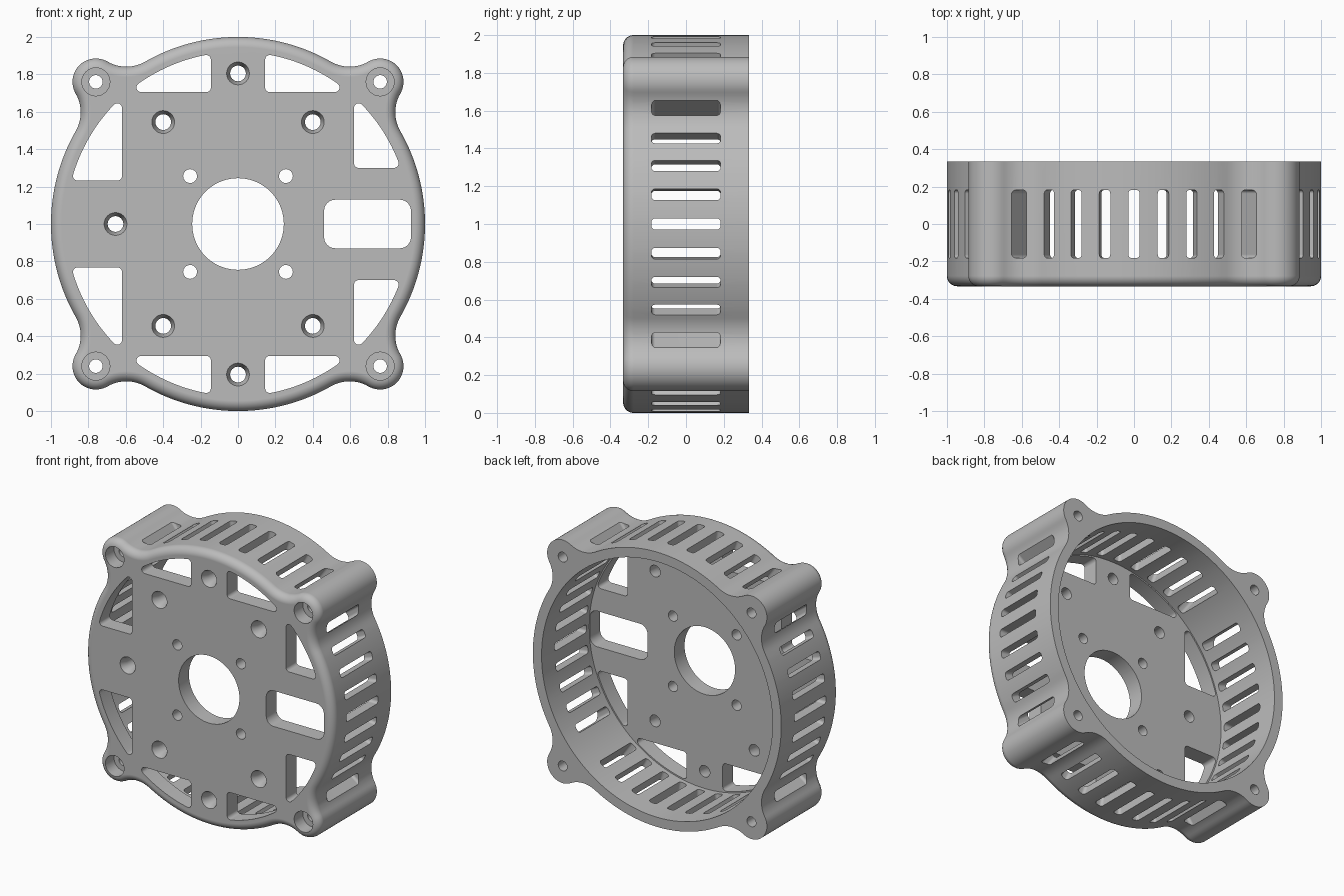
import bpy, bmesh
from math import sin, cos, pi, sqrt, acos, atan2, radians
from mathutils import Matrix, Vector

if "Cube" in bpy.data.objects:
    bpy.data.objects.remove(bpy.data.objects["Cube"], do_unlink=True)

FRONT, BACK, FLOOR = -0.333, 0.333, -0.215   # depth of plate face, rim and plate inside
EAR, EAR_R, FILLET = 0.76, 0.125, 0.2        # corner ears
INNER = 0.93                                 # cavity radius


def arc(cx, cz, r, a0, a1, n):
    """Points along an arc, without its last point."""
    return [(cx + r * cos(a0 + (a1 - a0) * i / n),
             cz + r * sin(a0 + (a1 - a0) * i / n)) for i in range(n)]


def circle(x, z, r, n=32):
    return arc(x, z, r, 0, 2 * pi, n)


def rounded_rect(x0, x1, z0, z1, r, n=6):
    corners = [(x1 - r, z1 - r), (x0 + r, z1 - r), (x0 + r, z0 + r), (x1 - r, z0 + r)]
    pts = []
    for k, (x, z) in enumerate(corners):
        pts += arc(x, z, r, k * pi / 2, (k + 1) * pi / 2, n) + arc(x, z, r, (k + 1) * pi / 2, 0, 1)
    return pts


def segment_opening(a, b, sx, sz, radius=0.92, r=0.025, n=6):
    """Region beyond x=a and z=b inside a circle, with rounded corners."""
    q = radius - r
    bx, cz = sqrt(q * q - (b + r) ** 2), sqrt(q * q - (a + r) ** 2)
    tb, tc = atan2(b + r, bx), atan2(cz, a + r)
    pts = arc(a + r, b + r, r, pi, 1.5 * pi, n) + [(a + r, b)]
    pts += arc(bx, b + r, r, -pi / 2, tb, n)
    pts += arc(0, 0, radius, tb, tc, 20)
    pts += arc(a + r, cz, r, tc, pi, n) + [(a, cz)]
    return [(sx * x, sz * z) for x, z in pts]


def outline(d):
    """Round body with four filleted ears, offset inwards by d."""
    e, f = EAR * sqrt(2), 1 + FILLET
    al = acos((f * f + e * e - (EAR_R + FILLET) ** 2) / (2 * f * e))
    fx, fz = f * cos(al), f * sin(al)
    a0, a1 = pi - al, atan2(fz, e - fx)
    part = arc(fx, -fz, FILLET + d, a0, a1, 12)
    part += arc(e, 0, EAR_R - d, a1 - pi, pi - a1, 24)
    part += arc(fx, fz, FILLET + d, -a1, -a0, 12)
    part += arc(0, 0, 1 - d, al, pi / 2 - al, 32)
    pts = []
    for k in range(4):
        t = pi / 4 + k * pi / 2
        pts += [(x * cos(t) - z * sin(t), x * sin(t) + z * cos(t)) for x, z in part]
    return pts


def loft(bm, loops, matrix=Matrix()):
    """Closed solid through (points, depth) loops."""
    rings = [[bm.verts.new(matrix @ Vector((x, y, z))) for x, z in pts] for pts, y in loops]
    n = len(rings[0])
    for r0, r1 in zip(rings, rings[1:]):
        for i in range(n):
            j = (i + 1) % n
            bm.faces.new((r0[i], r0[j], r1[j], r1[i]))
    bm.faces.new(rings[0])
    bm.faces.new(rings[-1])


def make(name, bm):
    bmesh.ops.recalc_face_normals(bm, faces=bm.faces)
    mesh = bpy.data.meshes.new(name)
    bm.to_mesh(mesh)
    bm.free()
    ob = bpy.data.objects.new(name, mesh)
    bpy.context.collection.objects.link(ob)
    return ob


# Body with a rounded front edge
bm = bmesh.new()
BEVEL, STEPS = 0.055, 8
loops = [(outline(0), BACK)]
for i in range(STEPS + 1):
    t = i / STEPS * pi / 2
    loops.append((outline(BEVEL * (1 - cos(t))), FRONT + BEVEL * (1 - sin(t))))
loft(bm, loops)
housing = make("vented_housing", bm)

# Cavity open at the back
bm = bmesh.new()
loft(bm, [(circle(0, 0, INNER, 160), FLOOR), (circle(0, 0, INNER, 160), 0.5)])
cutters = [make("cavity_cutter", bm)]

# Plate openings and holes
bm = bmesh.new()
shapes = [circle(0, 0, 0.245, 72), rounded_rect(0.46, 0.925, -0.13, 0.13, 0.06)]
for sx in (-1, 1):
    for sz in (-1, 1):
        shapes.append(circle(sx * 0.256, sz * 0.256, 0.037))
        shapes.append(segment_opening(0.145, 0.705, sx, sz))
        shapes.append(segment_opening(0.62, 0.30 if sx > 0 else 0.232, sx, sz))
        # Counterbored ear holes
        x, z = sx * EAR, sz * EAR
        wide, narrow = circle(x, z, 0.075), circle(x, z, 0.036)
        loft(bm, [(wide, -0.5), (wide, FRONT + 0.1), (narrow, FRONT + 0.1), (narrow, 0.5)])
for pts in shapes:
    loft(bm, [(pts, -0.5), (pts, -0.18)])
# Countersunk screw holes
for x, z in [(0, 0.805), (0, -0.805), (-0.655, 0), (0.4, 0.545), (-0.4, 0.545),
             (0.4, -0.545), (-0.4, -0.545)]:
    wide, narrow = circle(x, z, 0.061), circle(x, z, 0.042)
    loft(bm, [(wide, -0.5), (wide, FRONT), (narrow, FRONT + 0.05), (narrow, -0.18)])
cutters.append(make("plate_cutter", bm))

# Radial vent slots, nine on each side
bm = bmesh.new()
slot = rounded_rect(-0.03, 0.03, -0.183, 0.183, 0.02, 4)
for side in range(4):
    for i in range(-4, 5):
        turn = Matrix.Rotation(radians(side * 90 + i * 9), 4, 'Y') @ Matrix.Rotation(pi / 2, 4, 'X')
        loft(bm, [(slot, 0.85), (slot, 1.2)], turn)
cutters.append(make("vent_cutter", bm))

for c in cutters:
    c.hide_render = True
    mod = housing.modifiers.new(c.name, 'BOOLEAN')
    mod.operation, mod.solver, mod.object = 'DIFFERENCE', 'EXACT', c

# Bake the cuts and drop the cutters
bpy.context.view_layer.update()
baked = bpy.data.meshes.new_from_object(housing.evaluated_get(bpy.context.evaluated_depsgraph_get()))
housing.modifiers.clear()
housing.data = baked
for c in cutters:
    bpy.data.objects.remove(c, do_unlink=True)
housing.location.z = 1

# Single grey material
mat = bpy.data.materials.new("plain_grey")
mat.use_nodes = True
grey = (0.5, 0.5, 0.5, 1)
mat.diffuse_color = grey
next(n for n in mat.node_tree.nodes if n.type == 'BSDF_PRINCIPLED').inputs["Base Color"].default_value = grey
baked.materials.clear()
baked.materials.append(mat)

# Smooth curves with crisp edges
bpy.ops.object.select_all(action='DESELECT')
housing.select_set(True)
bpy.context.view_layer.objects.active = housing
bpy.ops.object.shade_smooth_by_angle(angle=radians(30))
weighted = housing.modifiers.new("weighted_normals", 'WEIGHTED_NORMAL')
weighted.keep_sharp = True
